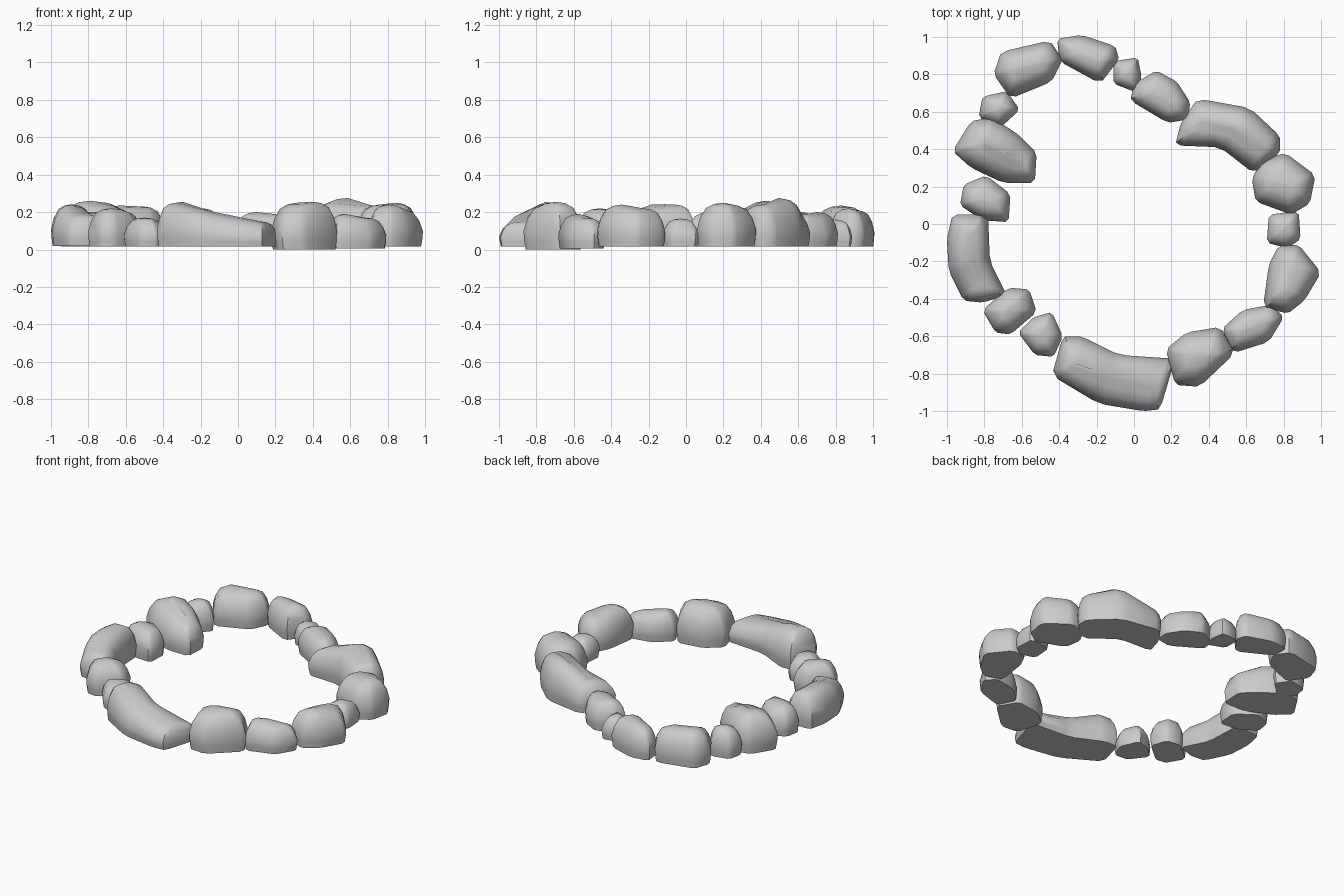
import bpy, bmesh
from mathutils import Vector

if "Cube" in bpy.data.objects:
    bpy.data.objects.remove(bpy.data.objects["Cube"])

# Vertical profile of a river stone: (inset from outline towards the ridge, share of ridge height)
PROFILE = [(0.07, None), (0.02, 0.20), (0.0, 0.40), (0.12, 0.66), (0.34, 0.88), (0.64, 0.97), (0.96, 1.0)]


def nearest(p, spine):
    """Closest point on the ridge line, measured in plan."""
    best = None
    for a, b in zip(spine, spine[1:] or spine):
        d = (b - a).to_2d()
        t = (p - a.to_2d()).dot(d) / d.length_squared if d.length_squared > 0 else 0
        q = a.lerp(b, max(0, min(1, t)))
        dist = (q.to_2d() - p).length
        if best is None or dist < best[0]:
            best = (dist, q)
    return best[1]


def stone(name, outline, *ridge, base=0.015):
    """Loft a plan outline up to a ridge of (x, y, z) points."""
    spine = [Vector(r) for r in ridge]
    pts = [Vector(p) for p in outline]
    # nip the corners so the plan reads as rounded rock
    plan = []
    for i, p in enumerate(pts):
        plan += [p.lerp(pts[i - 1], 0.13), p.lerp(pts[(i + 1) % len(pts)], 0.13)]
    bm = bmesh.new()
    rings = []
    for inset, share in PROFILE:
        ring = []
        for p in plan:
            q = nearest(p, spine)
            xy = p.lerp(q.to_2d(), inset)
            z = base if share is None else base + (q.z - base) * share
            ring.append(bm.verts.new((xy.x, xy.y, z)))
        rings.append(ring)
    n = len(plan)
    for lo, hi in zip(rings, rings[1:]):
        for i in range(n):
            j = (i + 1) % n
            bm.faces.new((lo[i], lo[j], hi[j], hi[i]))
    bm.faces.new(rings[0])
    bm.faces.new(rings[-1])
    bmesh.ops.remove_doubles(bm, verts=bm.verts, dist=0.002)
    bmesh.ops.recalc_face_normals(bm, faces=bm.faces)
    me = bpy.data.meshes.new(name)
    bm.to_mesh(me)
    bm.free()
    ob = bpy.data.objects.new(name, me)
    bpy.context.collection.objects.link(ob)
    bpy.ops.object.select_all(action='DESELECT')
    ob.select_set(True)
    bpy.context.view_layer.objects.active = ob
    bpy.ops.object.shade_smooth_by_angle(angle=0.75)


# Back row, left to right
stone("back_left_stone", [(-.71, .92), (-.45, .98), (-.38, .88), (-.44, .76), (-.66, .67), (-.75, .80)],
      (-.63, .83, .235), (-.51, .86, .23))
stone("back_stone", [(-.41, .99), (-.28, 1.01), (-.10, .95), (-.08, .88), (-.18, .75), (-.40, .87)],
      (-.30, .91, .21), (-.19, .87, .22))
stone("back_pebble", [(-.11, .87), (.02, .89), (.04, .79), (.02, .70), (-.11, .75)], (-.04, .80, .16))
stone("back_right_stone", [(0, .75), (.12, .82), (.23, .76), (.30, .65), (.29, .56), (.18, .54), (-.02, .66)],
      (.10, .70, .20), (.19, .65, .19))

# Right side, back to front
stone("right_long_stone", [(.34, .67), (.62, .62), (.78, .47), (.78, .38), (.64, .27), (.46, .41), (.22, .42), (.25, .54)],
      (.36, .54, .20), (.53, .52, .27), (.63, .47, .28), (.69, .41, .24))
stone("right_stone", [(.68, .34), (.81, .38), (.97, .26), (.94, .11), (.84, .05), (.65, .12), (.63, .24)],
      (.76, .23, .24), (.84, .20, .25))
stone("right_pebble", [(.72, .05), (.88, .07), (.89, -.08), (.82, -.13), (.71, -.10)], (.80, -.03, .165))
stone("right_front_stone", [(.77, -.12), (.88, -.11), (1.0, -.26), (.91, -.41), (.82, -.48), (.69, -.44), (.72, -.22)],
      (.84, -.23, .22), (.81, -.34, .24))

# Front row, right to left
stone("front_right_slab", [(.58, -.46), (.74, -.43), (.80, -.50), (.72, -.63), (.53, -.69), (.47, -.56)],
      (.57, -.57, .19), (.68, -.53, .17), base=0.005)
stone("front_right_stone", [(.28, -.58), (.46, -.55), (.54, -.69), (.35, -.87), (.22, -.86), (.17, -.67)],
      (.32, -.70, .25), (.40, -.70, .255), base=0.0)
stone("front_long_stone", [(-.44, -.81), (-.38, -.60), (-.28, -.60), (-.08, -.70), (.22, -.72), (.14, -.99), (.05, -1.0), (-.19, -.96)],
      (-.33, -.75, .25), (-.26, -.77, .26), (-.16, -.81, .205), (.12, -.87, .15))
stone("front_left_pebble", [(-.54, -.50), (-.44, -.47), (-.38, -.60), (-.43, -.71), (-.53, -.70), (-.62, -.58)],
      (-.50, -.59, .17))
stone("front_left_stone", [(-.67, -.34), (-.56, -.35), (-.52, -.47), (-.66, -.59), (-.74, -.58), (-.81, -.46)],
      (-.68, -.46, .22))

# Left side, front to back
stone("left_long_stone", [(-.97, .05), (-.78, .05), (-.77, -.20), (-.68, -.38), (-.81, -.42), (-.91, -.41), (-.99, -.25), (-1.0, -.08)],
      (-.88, -.06, .24), (-.89, -.17, .245), (-.83, -.32, .19), base=0.02)
stone("left_stone", [(-.91, .21), (-.79, .26), (-.66, .16), (-.67, .01), (-.81, .02), (-.93, .10)], (-.82, .13, .20), (-.76, .12, .20))
stone("left_big_stone", [(-.97, .39), (-.87, .55), (-.76, .57), (-.62, .48), (-.52, .38), (-.53, .22), (-.70, .22), (-.87, .30)],
      (-.79, .43, .26), (-.71, .39, .255), (-.60, .33, .20))
stone("left_pebble", [(-.81, .68), (-.68, .71), (-.61, .61), (-.72, .51), (-.83, .57)], (-.72, .62, .20))
